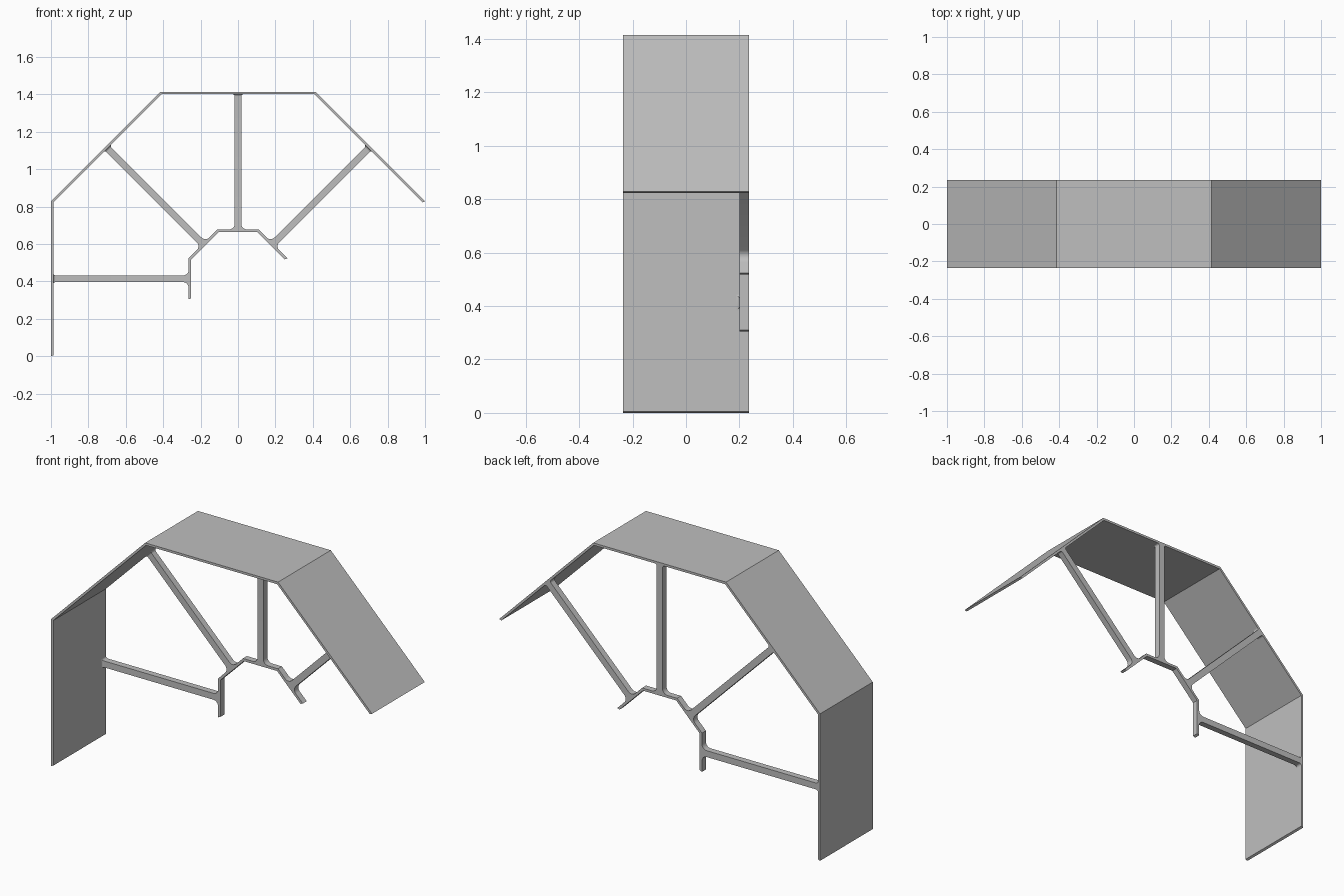
import bpy, bmesh, math
from mathutils import Vector

cube = bpy.data.objects.get("Cube")
if cube:
    bpy.data.objects.remove(cube, do_unlink=True)

CENTRE_Z = 0.414      # centre of the octagonal rings
HALF = 0.235          # half depth
RIB_FRONT = 0.2       # front of the hub and spokes
SHELL_OUT, SHELL_IN = 1.0, 0.987
HUB_OUT, HUB_IN = 0.264, 0.25

grey = bpy.data.materials.new("plain grey")
grey.use_nodes = True
colour = (0.52, 0.52, 0.52, 1)
grey.diffuse_color = colour
grey.node_tree.nodes["Principled BSDF"].inputs["Base Color"].default_value = colour


def loft(name, rings):
    """Skin a list of matching four-point sections and cap both ends."""
    bm = bmesh.new()
    rows = [[bm.verts.new(p) for p in ring] for ring in rings]
    for a, b in zip(rows, rows[1:]):
        for i in range(4):
            j = (i + 1) % 4
            bm.faces.new((a[i], a[j], b[j], b[i]))
    bm.faces.new(rows[0])
    bm.faces.new(rows[-1])
    bmesh.ops.recalc_face_normals(bm, faces=bm.faces)
    mesh = bpy.data.meshes.new(name)
    bm.to_mesh(mesh)
    bm.free()
    mesh.materials.append(grey)
    obj = bpy.data.objects.new(name, mesh)
    bpy.context.collection.objects.link(obj)
    return obj


def octagon_band(name, outer, inner, front):
    """Four sides of an octagonal ring, cut radially at the ends."""
    rings = []
    for k in range(5):
        a = math.radians(22.5 + 45 * k)
        ray = Vector((math.cos(a), 0, math.sin(a))) / math.cos(math.pi / 8)
        rings.append([ray * r + Vector((0, y, CENTRE_Z)) for r, y in
                      ((outer, front), (outer, HALF), (inner, HALF), (inner, front))])
    return loft(name, rings)


def fillet(radius, steps=8):
    """(distance from the wall, widening) pairs of a concave quarter round."""
    for i in range(steps + 1):
        t = math.pi / 2 * i / steps
        yield radius * (1 - math.cos(t)), radius * (1 - math.sin(t))


def spoke(name, degrees, half_width=0.018):
    a = math.radians(degrees)
    ray = Vector((math.cos(a), 0, math.sin(a)))
    side = Vector((-math.sin(a), 0, math.cos(a)))
    # hub end widens sideways, shell end widens sideways and forward
    stations = [(HUB_OUT - 0.002, 0.03, 0)]
    stations += [(HUB_OUT + d, w, 0) for d, w in fillet(0.03)]
    stations += [(SHELL_IN - d, w, w) for d, w in reversed(list(fillet(0.012)))]
    stations.append((SHELL_IN + 0.002, 0.012, 0.012))
    rings = []
    for r, w, f in stations:
        base = ray * r + Vector((0, 0, CENTRE_Z))
        s = side * (half_width + w)
        rings.append([base + s * k + Vector((0, y, 0)) for k, y in
                      ((-1, RIB_FRONT - f), (1, RIB_FRONT - f), (1, HALF), (-1, HALF))])
    obj = loft(name, rings)
    bpy.ops.object.select_all(action='DESELECT')
    obj.select_set(True)
    bpy.context.view_layer.objects.active = obj
    bpy.ops.object.shade_smooth_by_angle(angle=math.radians(30))


octagon_band("outer_shell", SHELL_OUT, SHELL_IN, -HALF)
octagon_band("inner_hub", HUB_OUT, HUB_IN, RIB_FRONT)
for label, angle in (("left_diagonal", 45), ("top", 90),
                     ("right_diagonal", 135), ("right", 180)):
    spoke(label + "_spoke", angle)
